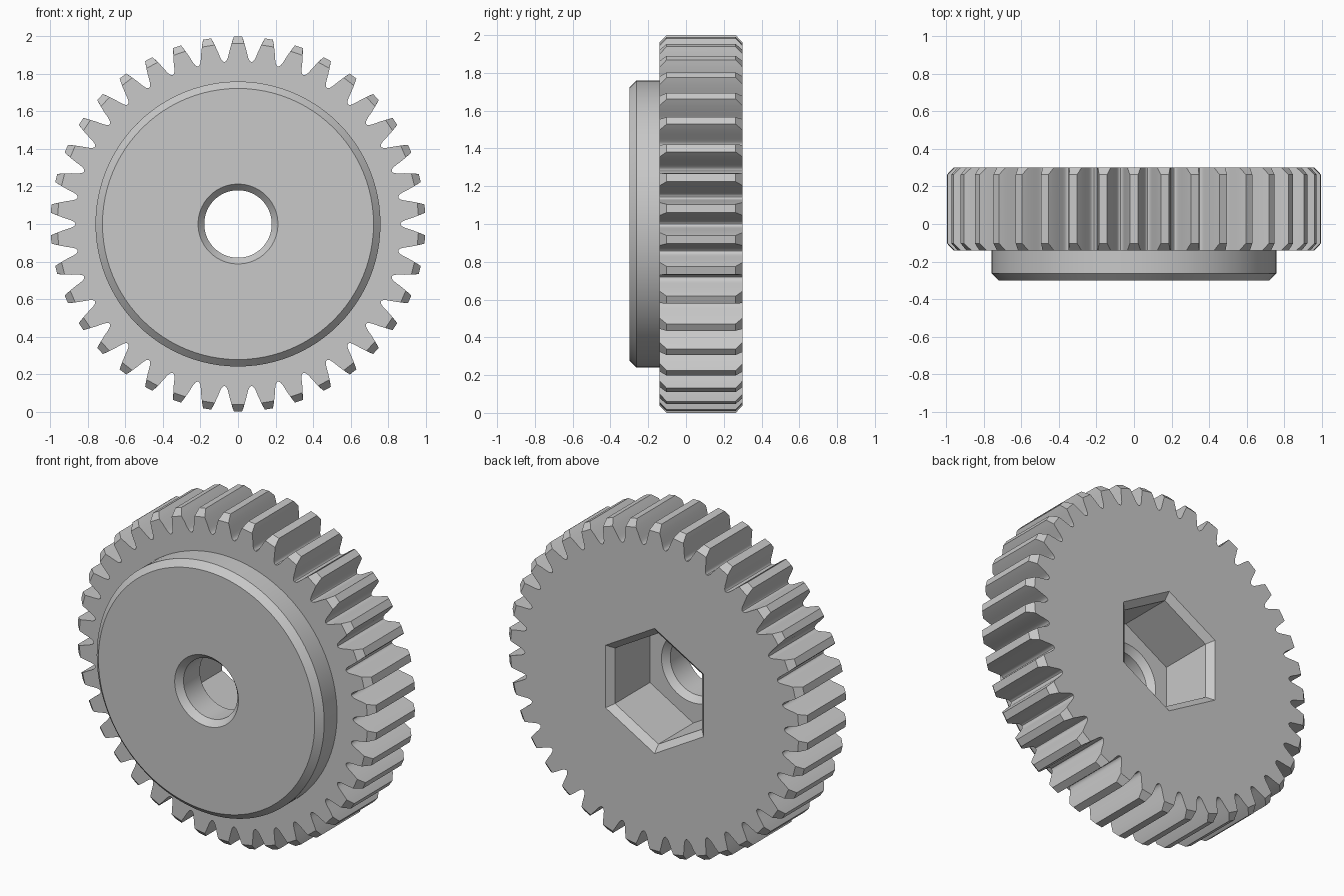
import bpy, bmesh, math

if "Cube" in bpy.data.objects:
    bpy.data.objects.remove(bpy.data.objects["Cube"])

TEETH = 38
CH = 0.037                       # chamfer used everywhere
FRONT, BACK = -0.14, 0.30        # toothed rim
HUB, FLOOR = -0.30, -0.07        # raised disc face, hex pocket floor
R_CH = 1.0 - CH

# tooth flank from tip to valley: (radius, half width)
FLANK = [(1.0, 0.022), (0.982, 0.0285), (R_CH, 0.0345), (0.93, 0.044),
         (0.90, 0.051), (0.885, 0.0555), (0.876, 0.0595), (0.869, 0.066)]
VALLEY = 0.867

bm = bmesh.new()


def ring(points, y):
    """Loop of vertices from (radius, angle) pairs, angle measured from the top."""
    return [bm.verts.new((r * math.sin(a), y, 1 + r * math.cos(a))) for r, a in points]


def polygon(r, n):
    return [(r, 2 * math.pi * i / n) for i in range(n)]


def skin(loops):
    for a, b in zip(loops, loops[1:]):
        for i in range(len(a)):
            j = (i + 1) % len(a)
            bm.faces.new((a[i], a[j], b[j], b[i]))


def tooth_outline(chamfered):
    """Whole rim outline; the chamfered one stops where the tip cone starts."""
    flank = [(R_CH, 0.0345) if chamfered and r > R_CH else (r, w) for r, w in FLANK]
    half = [(r, w / r) for r, w in flank]
    pts = []
    for k in range(TEETH):
        c = 2 * math.pi * k / TEETH
        pts.append((VALLEY, c - math.pi / TEETH))
        pts += [(r, c - a) for r, a in reversed(half)]
        pts += [(r, c + a) for r, a in half]
    return pts


# toothed rim with chamfered tips
small, full = tooth_outline(True), tooth_outline(False)
skin([ring(small, FRONT), ring(full, FRONT + CH),
      ring(full, BACK - CH), ring(small, BACK)])

# raised front disc, its face, and the bore with chamfers at both ends
tube = [(0.76, FRONT), (0.76, HUB + CH), (0.76 - CH, HUB), (0.213, HUB),
        (0.18, HUB + CH), (0.18, FLOOR - CH), (0.213, FLOOR)]
skin([ring(polygon(r, 96), y) for r, y in tube])

# hexagonal pocket with chamfered mouth
pocket = [(0.335, FLOOR), (0.335, BACK - CH), (0.378, BACK)]
skin([ring(polygon(r, 6), y) for r, y in pocket])

bmesh.ops.remove_doubles(bm, verts=bm.verts[:], dist=1e-5)

# flat faces between the open loops on each plane
for y in (FRONT, FLOOR, BACK):
    edges = [e for e in bm.edges if e.is_boundary
             and all(abs(v.co.y - y) < 1e-4 for v in e.verts)]
    bmesh.ops.triangle_fill(bm, edges=edges, use_beauty=True)
bmesh.ops.recalc_face_normals(bm, faces=bm.faces[:])

mesh = bpy.data.meshes.new("spur_gear")
bm.to_mesh(mesh)
bm.free()
gear = bpy.data.objects.new("spur_gear", mesh)
bpy.context.collection.objects.link(gear)

grey = bpy.data.materials.new("light_grey")
grey.diffuse_color = (0.58, 0.58, 0.58, 1)
grey.use_nodes = True
grey.node_tree.nodes["Principled BSDF"].inputs["Base Color"].default_value = grey.diffuse_color
mesh.materials.append(grey)

bpy.context.view_layer.objects.active = gear
gear.select_set(True)
bpy.ops.object.shade_smooth_by_angle(angle=math.radians(30))
